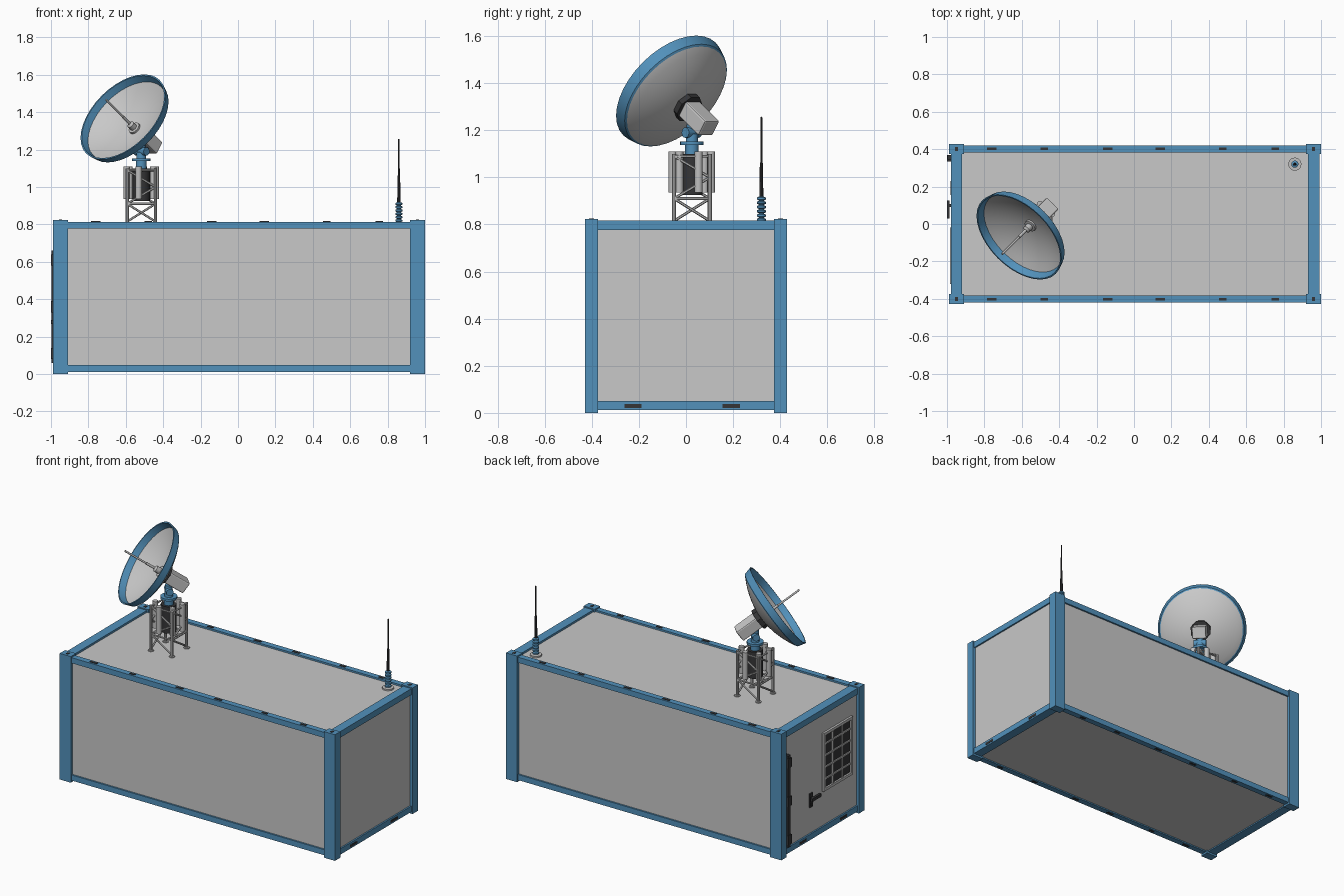
import bpy, bmesh, math
from mathutils import Vector, Matrix

if "Cube" in bpy.data.objects:
    bpy.data.objects.remove(bpy.data.objects["Cube"])


def material(name, r, g, b):
    m = bpy.data.materials.new(name)
    m.diffuse_color = (r, g, b, 1)
    m.use_nodes = True
    m.node_tree.nodes["Principled BSDF"].inputs["Base Color"].default_value = m.diffuse_color
    return m


BLUE = material("frame blue", 0.085, 0.285, 0.5)
GREY = material("panel grey", 0.58, 0.58, 0.58)
DARK = material("dark fittings", 0.035, 0.035, 0.037)
STEEL = material("light steel", 0.52, 0.52, 0.52)


def finish(name, bm, mats, smooth=False):
    bmesh.ops.recalc_face_normals(bm, faces=bm.faces)
    me = bpy.data.meshes.new(name)
    bm.to_mesh(me)
    bm.free()
    for m in mats:
        me.materials.append(m)
    ob = bpy.data.objects.new(name, me)
    bpy.context.collection.objects.link(ob)
    if smooth:
        bpy.ops.object.select_all(action='DESELECT')
        ob.select_set(True)
        bpy.context.view_layer.objects.active = ob
        bpy.ops.object.shade_smooth_by_angle(angle=math.radians(35))
    return ob


def boxes(name, mat, spans, matrix=Matrix()):
    """One object of boxes, each (x0, x1, y0, y1, z0, z1)."""
    bm = bmesh.new()
    for x0, x1, y0, y1, z0, z1 in spans:
        m = Matrix.Translation(((x0 + x1) / 2, (y0 + y1) / 2, (z0 + z1) / 2))
        s = Matrix.Diagonal((abs(x1 - x0), abs(y1 - y0), abs(z1 - z0), 1))
        bmesh.ops.create_cube(bm, size=1, matrix=matrix @ m @ s)
    return finish(name, bm, [mat])


def lathe(name, mats, profile, matrix=Matrix(), segs=20, rule=None, smooth=True):
    """Spin (radius, height) points about local z."""
    bm = bmesh.new()
    rings = [[bm.verts.new((r * math.cos(2 * math.pi * i / segs), r * math.sin(2 * math.pi * i / segs), z))
              for i in range(segs)] for r, z in profile]
    for k, (a, b) in enumerate(zip(rings, rings[1:])):
        for i in range(segs):
            j = (i + 1) % segs
            f = bm.faces.new((a[i], a[j], b[j], b[i]))
            f.material_index = rule(f.calc_center_median()) if rule else 0
    bmesh.ops.remove_doubles(bm, verts=bm.verts, dist=1e-5)
    bm.transform(matrix)
    return finish(name, bm, mats, smooth)


def rods(name, mat, pairs, r, segs=8):
    bm = bmesh.new()
    for a, b in pairs:
        a, b = Vector(a), Vector(b)
        d = b - a
        m = Matrix.Translation((a + b) / 2) @ d.to_track_quat('Z', 'Y').to_matrix().to_4x4()
        bmesh.ops.create_cone(bm, cap_ends=True, segments=segs, radius1=r, radius2=r, depth=d.length, matrix=m)
    return finish(name, bm, [mat], True)


# --- container frame ---
XL, XR, Y = -0.988, 1.0, 0.428
RL, RR, RY = XL + 0.009, XR - 0.009, 0.421
boxes("corner_posts", BLUE, [(x, x + 0.08, y, y + 0.055, 0, 0.823)
                             for x in (XL, XR - 0.08) for y in (-Y, Y - 0.055)])
boxes("long_rails", BLUE, [(XL + 0.07, XR - 0.07, s * 0.383, s * RY, z0, z1)
                           for s in (-1, 1) for z0, z1 in ((0.012, 0.048), (0.778, 0.814))])
boxes("end_rails", BLUE, [(x, x + 0.06, -0.38, 0.38, z0, z1)
                          for x in (RL, RR - 0.06) for z0, z1 in ((0.012, 0.05), (0.776, 0.816))])
boxes("wall_panels", GREY, [(RL + 0.01, RR - 0.01, -0.41, 0.41, 0.02, 0.803)])

# --- dark slots in rails and corners ---
slots = []
for x, w in ((-0.76, 0.05), (-0.48, 0.04), (-0.14, 0.05), (0.14, 0.05), (0.475, 0.04), (0.755, 0.04)):
    for s in (-1, 1):
        for z in (0.010, 0.814):
            slots.append((x - w / 2, x + w / 2, s * 0.395, s * 0.41, z, z + 0.003))
for y in (-0.225, 0.193):
    for x in (RL, RR):
        slots.append((x - 0.002, x + 0.002, y - 0.037, y + 0.037, 0.021, 0.037))
for x in (XL + 0.04, XR - 0.04):
    for s in (-1, 1):
        slots.append((x - 0.008, x + 0.008, s * 0.39, s * 0.412, 0.822, 0.825))
boxes("rail_slots", DARK, slots)

# --- door fittings on the left end ---
PX = RL + 0.01
boxes("door_hinge_bar", DARK, [(-0.996, PX, 0.345, 0.368, 0.06, 0.66)] +
      [(-1.0, PX, 0.335, 0.37, z - 0.03, z + 0.03) for z in (0.11, 0.36, 0.61)])
boxes("door_handle", DARK, [(PX - 0.008, PX, 0.085, 0.115, 0.22, 0.31), (-1.0, PX, 0.092, 0.108, 0.27, 0.286),
                            (-1.0, -0.986, 0.03, 0.125, 0.268, 0.288), (PX - 0.014, PX, 0.092, 0.108, 0.232, 0.25)])
W0, W1, H0, H1 = -0.32, -0.02, 0.275, 0.655
boxes("window_glass", DARK, [(PX - 0.003, PX, W0, W1, H0, H1)])
t = 0.018
frame = [(PX - 0.014, PX, W0, W0 + t, H0, H1), (PX - 0.014, PX, W1 - t, W1, H0, H1),
         (PX - 0.014, PX, W0, W1, H0, H0 + t), (PX - 0.014, PX, W0, W1, H1 - t, H1)]
for i in (1, 2):
    y = W0 + (W1 - W0) * i / 3
    frame.append((PX - 0.011, PX, y - 0.005, y + 0.005, H0, H1))
for i in range(1, 5):
    z = H0 + (H1 - H0) * i / 5
    frame.append((PX - 0.011, PX, W0, W1, z - 0.005, z + 0.005))
boxes("window_grille", STEEL, frame)

# --- whip antenna ---
at = Matrix.Translation((0.86, 0.32, 0))
lathe("antenna_base", [STEEL], [(0, 0.80), (0.035, 0.80), (0.035, 0.812), (0, 0.812)], at)
ribs = [(0, 0.81)]
for i in range(6):
    z = 0.812 + i * 0.018
    ribs += [(0.011, z), (0.019, z + 0.004), (0.019, z + 0.012), (0.011, z + 0.016)]
lathe("antenna_insulator", [BLUE], ribs + [(0, 0.92)], at)
lathe("antenna_whip", [DARK], [(0, 0.91), (0.009, 0.91), (0.007, 1.06), (0.005, 1.061), (0.004, 1.255), (0, 1.258)], at, 10)

# --- lattice mast ---
MX, MY, h = -0.517, 0.025, 0.076
legs = [(MX + h * a, MY + h * b) for a, b in ((-1, -1), (1, -1), (1, 1), (-1, 1))]
rods("mast_legs", STEEL, [((x, y, 0.80), (x, y, 1.10)) for x, y in legs], 0.009)
lathe_feet = [(0, 0.80), (0.018, 0.80), (0.018, 0.809), (0, 0.809)]
for x, y in legs:
    lathe("mast_foot", [STEEL], lathe_feet, Matrix.Translation((x, y, 0)), 10)
braces = []
for i in range(4):
    p, q = legs[i], legs[(i + 1) % 4]
    for k, (z0, z1) in enumerate(((0.815, 0.91), (0.91, 1.0), (1.0, 1.09))):
        a, b = (p, q) if k % 2 else (q, p)
        braces.append(((*a, z0), (*b, z1)))
    braces += [((*p, z), (*q, z)) for z in (0.91, 1.09)]
rods("mast_braces", STEEL, braces, 0.006, 6)
tubes = []
for i in range(6):
    a = math.radians(60 * i + 20)
    x, y = MX + 0.083 * math.cos(a), MY + 0.083 * math.sin(a)
    tubes.append(((x, y, 0.935), (x, y, 1.11)))
rods("mast_tubes", STEEL, tubes, 0.017, 12)
mast = Matrix.Translation((MX, MY, 0))
lathe("mast_core", [DARK], [(0, 0.925), (0.046, 0.925), (0.046, 1.1), (0, 1.1)], mast, 16)
lathe("dish_pedestal", [BLUE], [(0, 1.09), (0.029, 1.09), (0.029, 1.138), (0.05, 1.138), (0.05, 1.152),
                                (0.026, 1.152), (0.026, 1.185), (0, 1.2)], mast)

# --- dish, aimed front-left and up ---
n = Vector((-1, -1, 1)).normalized()
D = Matrix.Translation((-0.615, -0.07, 1.375)) @ n.to_track_quat('Z', 'Y').to_matrix().to_4x4()
R, D0 = 0.258, 0.112


def bowl(r, off):
    return (r, -D0 + (D0 - 0.04) * (r / R) ** 2 - off)


steps = [R * i / 8 for i in range(9)]
profile = [bowl(r, 0) for r in steps] + [(0.27, 0), (0.278, 0), (0.266, -0.046)]
profile += [bowl(r, 0.012) for r in reversed(steps)]
lathe("dish", [GREY, BLUE], profile, D, 36, lambda c: 1 if c.xy.length > 0.255 else 0)
lathe("dish_feed", [STEEL], [(0, -0.115), (0.034, -0.115), (0.034, -0.1), (0.02, -0.098), (0.02, -0.07), (0.012, -0.065),
                             (0.008, -0.06), (0.008, 0.0), (0.006, 0.002), (0.006, 0.156), (0, 0.158)], D, 14)

# --- receiver behind the dish and tilt joint ---
lathe("receiver_collar", [DARK], [(0, -0.115), (0.06, -0.115), (0.066, -0.125), (0.066, -0.148), (0, -0.148)],
      D @ Matrix.Rotation(math.pi / 8, 4, 'Z'), 8, smooth=False)
box = boxes("receiver_box", GREY, [(-0.044, 0.044, -0.038, 0.038, -0.29, -0.14)], D)
bev = box.modifiers.new("soft edges", 'BEVEL')
bev.width, bev.segments = 0.008, 2
rods("tilt_joint", BLUE, [((MX - 0.028, MY + 0.028, 1.19), (MX + 0.028, MY - 0.028, 1.19)),
                          ((MX, MY, 1.17), (MX, MY, 1.225))], 0.022, 16)
